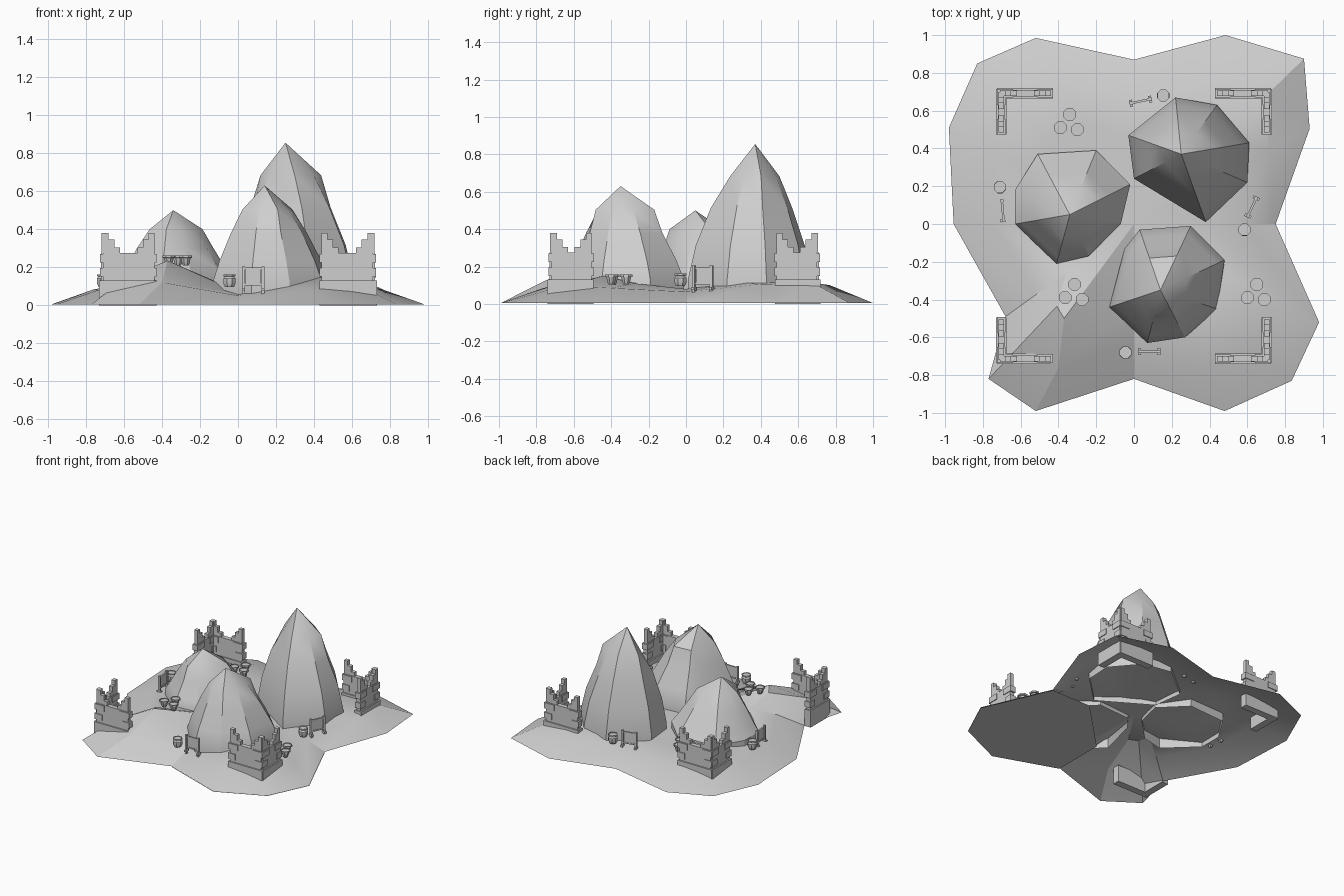
import bpy, bmesh, math
from mathutils import Vector, Matrix

if "Cube" in bpy.data.objects:
    bpy.data.objects.remove(bpy.data.objects["Cube"], do_unlink=True)

stone = bpy.data.materials.new("stone_grey")
stone.use_nodes = True
GREY = (0.62, 0.62, 0.62, 1)
stone.diffuse_color = GREY
stone.node_tree.nodes["Principled BSDF"].inputs["Base Color"].default_value = GREY


def finish(bm, name, angle=None, fix=True):
    if fix:
        bmesh.ops.recalc_face_normals(bm, faces=bm.faces[:])
    mesh = bpy.data.meshes.new(name)
    bm.to_mesh(mesh)
    bm.free()
    mesh.materials.append(stone)
    ob = bpy.data.objects.new(name, mesh)
    bpy.context.collection.objects.link(ob)
    if angle:
        bpy.ops.object.select_all(action='DESELECT')
        ob.select_set(True)
        bpy.context.view_layer.objects.active = ob
        bpy.ops.object.shade_smooth_by_angle(angle=math.radians(angle))


def box(bm, lo, hi):
    lo, hi = Vector(lo), Vector(hi)
    m = Matrix.Translation((lo + hi) / 2) @ Matrix.Diagonal((*(hi - lo), 1))
    bmesh.ops.create_cube(bm, size=1, matrix=m)


def bridge(bm, a, b):
    for i in range(len(a)):
        j = (i + 1) % len(a)
        bm.faces.new((a[i], a[j], b[j], b[i]))


def fan(bm, ring, top):
    for i in range(len(ring)):
        bm.faces.new((ring[i], ring[(i + 1) % len(ring)], top))


# Ground: rim outline, counterclockwise, with heights of the two inner rings
RIM = [(-.955, 0, .08, .09), (-.68, -.49, .09, .14), (-.77, -.82, .145, .21), (-.52, -.99, .12, .235),
       (0, -.82, .05, .07), (.48, -.99, .085, .11), (.835, -.83, .10, .15), (.98, -.52, .085, .11),
       (.75, 0, .065, .08), (.93, .505, .105, .12), (.90, .875, .115, .12), (.485, 1, .10, .12),
       (0, .87, .07, .08), (-.52, .985, .09, .12), (-.83, .85, .10, .12), (-.98, .51, .085, .11)]
bm = bmesh.new()
outer = [bm.verts.new((x, y, .005)) for x, y, a, b in RIM]
middle = [bm.verts.new((x * .77, y * .77, a)) for x, y, a, b in RIM]
inner = [bm.verts.new((x * .53, y * .53, b)) for x, y, a, b in RIM]
inner[3].co.xy = -.37, -.50    # crest of the front right hill
bridge(bm, outer, middle)
bridge(bm, middle, inner)
fan(bm, inner, bm.verts.new((0, 0, .075)))
finish(bm, "ground", 20, fix=False)

# Flat underside below one corner of the ground
bm = bmesh.new()
corner = [(x, y) for x, y, a, b in RIM if x >= 0 and y <= 0]
corner += [(.41, 0), (0, -.41)]
face = bm.faces.new([bm.verts.new((x, y, 0)) for x, y in reversed(corner)])
finish(bm, "ground_underside", fix=False)


# Rocks: base outline shrinking towards an off-centre peak, with shoulders that jut or recede
LEVELS = [(.37, .88), (.60, .66), (.80, .43)]


def rock(name, base, peak, shoulders):
    bm = bmesh.new()
    px, py, pz = peak
    rings = []
    for z, s in [(.05, 1), (.13, 1)] + [(h * pz, s) for h, s in LEVELS]:
        ring = []
        for i, (x, y) in enumerate(base):
            k = s + (shoulders.get(i, 0) if s < .5 else 0)
            ring.append(bm.verts.new((px + (x - px) * k, py + (y - py) * k, z)))
        rings.append(ring)
    for a, b in zip(rings, rings[1:]):
        bridge(bm, a, b)
    fan(bm, rings[-1], bm.verts.new(peak))
    finish(bm, name, 28)


rock("tall_rock", [(-.03, .47), (.22, .67), (.44, .63), (.61, .43), (.60, .22), (.38, .01), (0, .24)],
     (.25, .37, .855), {0: .04, 3: .09, 5: -.06, 6: -.1})
rock("front_rock", [(-.05, -.13), (.03, -.03), (.30, -.01), (.48, -.19), (.44, -.45), (.27, -.60),
                    (.07, -.63), (-.13, -.44)], (.14, -.35, .63), {1: .1, 2: .1, 5: .1})
rock("low_rock", [(-.63, .18), (-.51, .37), (-.20, .39), (-.02, .21), (-.07, 0), (-.24, -.17),
                  (-.41, -.21), (-.63, 0)], (-.34, .05, .50), {0: -.05, 3: .05, 6: .1})


# Ruined corner walls: an arm along x, turned into the second arm by swapping axes
def wall_arm(start, swap):
    bm = bmesh.new()
    box(bm, (start, .675, 0), (.725, .73, .13))
    box(bm, (start + .01, .685, .13), (.71, .72, .275))
    for end, way in ((start + .01, 1), (.71, -1)):
        for step, top in enumerate((.38, .345, .305)):
            a = end + way * step * .03
            b = a + way * .03
            box(bm, (min(a, b), .688, .275), (max(a, b), .717, top))
        for low, size in ((.15, .05), (.225, .07)):
            a, b = end - way * .012, end + way * size
            box(bm, (min(a, b), .679, low), (max(a, b), .726, low + .045))
    if swap:
        for v in bm.verts:
            v.co.x, v.co.y = v.co.y, v.co.x
    return bm


for sx, side in ((1, "left"), (-1, "right")):
    for sy, end in ((1, "back"), (-1, "front")):
        for start, swap, run in ((.43, False, "long"), (.485, True, "short")):
            bm = wall_arm(start, swap)
            for v in bm.verts:
                v.co.x *= sx
                v.co.y = v.co.y * sy - .01
            finish(bm, f"ruined_wall_{end}_{side}_{run}")


# Turned vessels: profile of (radius, height)
def vessel(name, x, y, z, profile):
    bm = bmesh.new()
    rings = []
    for r, h in profile:
        ring = []
        for i in range(8):
            t = math.tau * (i + .5) / 8
            ring.append(bm.verts.new((x + r * math.cos(t), y + r * math.sin(t), z + h)))
        rings.append(ring)
    for a, b in zip(rings, rings[1:]):
        bridge(bm, a, b)
    bm.faces.new(rings[0])
    bm.faces.new(rings[-1])
    finish(bm, name, 30)


BARREL = [(.025, 0), (.035, .02), (.035, .045), (.026, .055), (.034, .058), (.034, .068), (.028, .068), (.028, .064)]
BOWL = [(.016, 0), (.022, .012), (.028, .038), (.036, .04), (.036, .052), (.03, .052), (.03, .047)]

for x, y in ((-.71, .195), (.155, .68), (.585, -.03), (-.045, -.68)):
    vessel("barrel", x, y, .095, BARREL)
for cx, cy, z in ((-.34, .53, .125), (-.315, -.37, .21), (.65, -.37, .105)):
    for dx, dy in ((0, .05), (-.05, -.02), (.04, -.03)):
        vessel("bowl", cx + dx, cy + dy, z, BOWL)

# Stretching racks: two posts with feet, two rails and a thin hide
for x, y, turn in ((.035, .65, 12), (-.695, .07, 95), (.625, .09, 65), (.08, -.675, 0)):
    bm = bmesh.new()
    for s in (-1, 1):
        box(bm, (s * .052 - .008, -.009, .06), (s * .052 + .008, .009, .205))
        box(bm, (s * .052 - .008, -.018, .075), (s * .052 + .008, .018, .09))
    for z in (.105, .188):
        box(bm, (-.06, -.006, z), (.06, .006, z + .01))
    box(bm, (-.04, -.003, .11), (.04, .003, .19))
    bmesh.ops.transform(bm, verts=bm.verts[:], matrix=Matrix.Translation((x, y, 0))
                        @ Matrix.Rotation(math.radians(turn), 4, 'Z'))
    finish(bm, "hide_rack")
